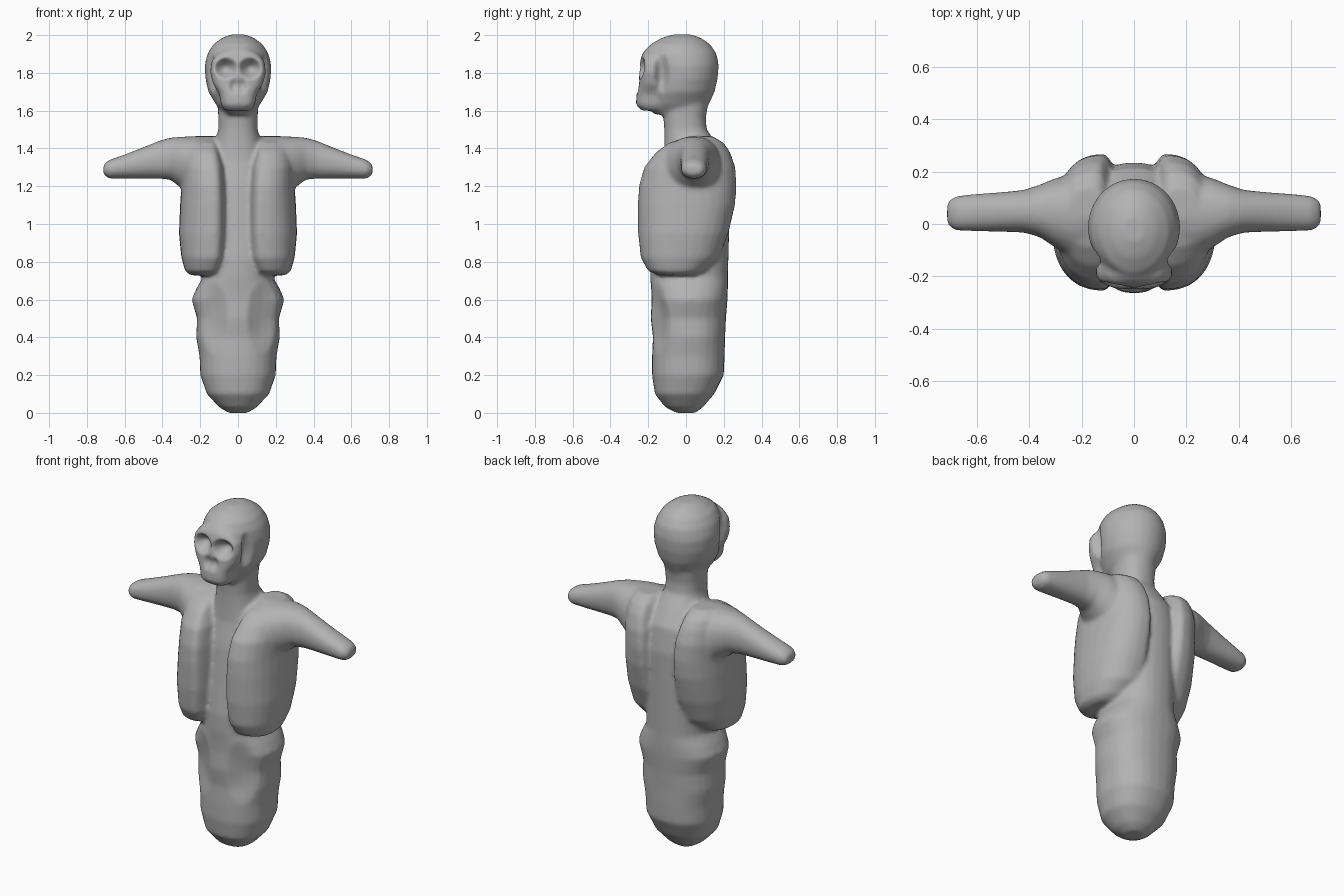
import bpy, bmesh, math
from mathutils import Vector

if "Cube" in bpy.data.objects:
    bpy.data.objects.remove(bpy.data.objects["Cube"])

clay = bpy.data.materials.new("clay_grey")
clay.use_nodes = True
clay.diffuse_color = (0.45, 0.45, 0.45, 1)
clay.node_tree.nodes["Principled BSDF"].inputs["Base Color"].default_value = (0.45, 0.45, 0.45, 1)

SEGMENTS = 28


def loft(bm, rings, place, power=2.0):
    """Skin closed rings; each is (t, low a, high a, low b, high b, peak a)."""
    loops = []
    for t, a0, a1, b0, b1, peak in rings:
        mid, loop = (b0 + b1) / 2, []
        for i in range(SEGMENTS):
            ang = math.tau * i / SEGMENTS
            c, s = math.cos(ang), math.sin(ang)
            c = math.copysign(abs(c) ** (2 / power), c)
            s = math.copysign(abs(s) ** (2 / power), s)
            a = peak + c * ((a1 - peak) if c > 0 else (peak - a0))
            loop.append(bm.verts.new(place(t, a, mid + s * (b1 - b0) / 2)))
        loops.append(loop)
    faces = [bm.faces.new(loops[0]), bm.faces.new(loops[-1])]
    for low, high in zip(loops, loops[1:]):
        for i in range(SEGMENTS):
            j = (i + 1) % SEGMENTS
            faces.append(bm.faces.new((low[i], low[j], high[j], high[i])))
    bmesh.ops.recalc_face_normals(bm, faces=faces)


def column(bm, rows, power=2.0):
    """Symmetric upright form from (z, half width, front y, back y)."""
    loft(bm, [(z, -w, w, f, b, 0) for z, w, f, b in rows],
         lambda t, a, b: (a, b, t), power)


bm = bmesh.new()

# Trunk and neck
column(bm, [
    (0.0, .05, -.05, .05), (.03, .10, -.11, .09), (.1, .165, -.165, .15),
    (.2, .2, -.18, .2), (.3, .204, -.18, .205), (.4, .222, -.175, .207),
    (.5, .217, -.187, .212), (.6, .246, -.182, .22), (.66, .22, -.185, .222),
    (.72, .185, -.19, .222), (.82, .185, -.19, .225), (1.0, .18, -.17, .23),
    (1.2, .17, -.15, .235), (1.34, .16, -.12, .215), (1.43, .125, -.115, .16),
    (1.5, .104, -.115, .11), (1.56, .104, -.12, .105), (1.66, .11, -.12, .12)], 2.3)

# Cranium
column(bm, [
    (1.58, .07, -.17, .08), (1.63, .115, -.2, .12), (1.7, .158, -.2, .152),
    (1.77, .173, -.19, .168), (1.84, .177, -.2, .174), (1.9, .163, -.21, .163),
    (1.95, .132, -.19, .13), (1.985, .085, -.13, .08), (2.003, .04, -.07, .03)])

# Face mask and jaw
column(bm, [
    (1.6, .07, -.235, -.1), (1.63, .09, -.265, -.08), (1.69, .1, -.262, -.08),
    (1.74, .132, -.25, -.1), (1.8, .148, -.247, -.1), (1.86, .142, -.243, -.1),
    (1.9, .11, -.232, -.1), (1.93, .06, -.21, -.1)], 2.8)

# Chest lobes and arm stumps, one pair per side
for side in (-1, 1):
    loft(bm, [
        (.728, .12, .25, -.14, .05, .17), (.75, .085, .28, -.2, .1, .15),
        (.82, .062, .3, -.24, .175, .13), (.95, .055, .313, -.254, .225, .12),
        (1.1, .055, .307, -.255, .26, .12), (1.2, .06, .3, -.25, .268, .12),
        (1.3, .067, .3, -.222, .262, .13), (1.38, .09, .29, -.16, .235, .14),
        (1.43, .1, .28, -.09, .2, .15), (1.465, .12, .24, .02, .14, .17)],
        lambda t, a, b: (side * a, b, t), 2.3)
    loft(bm, [
        (.16, -.13, .2, 1.1, 1.465, .05), (.24, -.13, .19, 1.12, 1.465, .05),
        (.3, -.09, .175, 1.19, 1.462, .05), (.36, -.05, .15, 1.235, 1.457, .05),
        (.42, -.033, .13, 1.24, 1.44, .05), (.5, -.03, .122, 1.24, 1.407, .05),
        (.6, -.028, .115, 1.24, 1.368, .045), (.68, -.025, .107, 1.24, 1.34, .04),
        (.713, -.005, .085, 1.26, 1.315, .04)],
        lambda t, a, b: (side * t, a, b), 2.2)

mesh = bpy.data.meshes.new("raw_body")
bm.to_mesh(mesh)
bm.free()
body = bpy.data.objects.new("body", mesh)
bpy.context.scene.collection.objects.link(body)

# Fuse the forms into one sculpted skin
fuse = body.modifiers.new("fuse", "REMESH")
fuse.mode, fuse.voxel_size = "VOXEL", 0.011
soften = body.modifiers.new("soften", "SMOOTH")
soften.factor, soften.iterations = 0.5, 9
graph = bpy.context.evaluated_depsgraph_get()
body.data = bpy.data.meshes.new_from_object(body.evaluated_get(graph))
body.data.name = "body"
body.modifiers.clear()

# Press in the hollows: (centre, radii, push)
hollows = [
    ((.066, -.25, 1.825), (.065, .09, .06), (0, .065, 0)),     # eye sockets
    ((.02, -.26, 1.73), (.03, .06, .045), (0, .02, 0)),        # nose
    ((.165, -.13, 1.79), (.07, .045, .13), (-.03, 0, 0)),      # temples
    ((.14, -.17, .5), (.1, .12, .2), (-.01, .025, 0)),         # belly flanks
]
for vert in body.data.vertices:
    for centre, radii, push in hollows:
        side = math.copysign(1, vert.co.x)
        offset = Vector((abs(vert.co.x), vert.co.y, vert.co.z)) - Vector(centre)
        dist = sum((o / r) ** 2 for o, r in zip(offset, radii))
        if dist < 1:
            fall = (1 - dist) ** 1.5
            vert.co += Vector((push[0] * side, push[1], push[2])) * fall

body.data.materials.clear()
body.data.materials.append(clay)
for poly in body.data.polygons:
    poly.use_smooth = True
